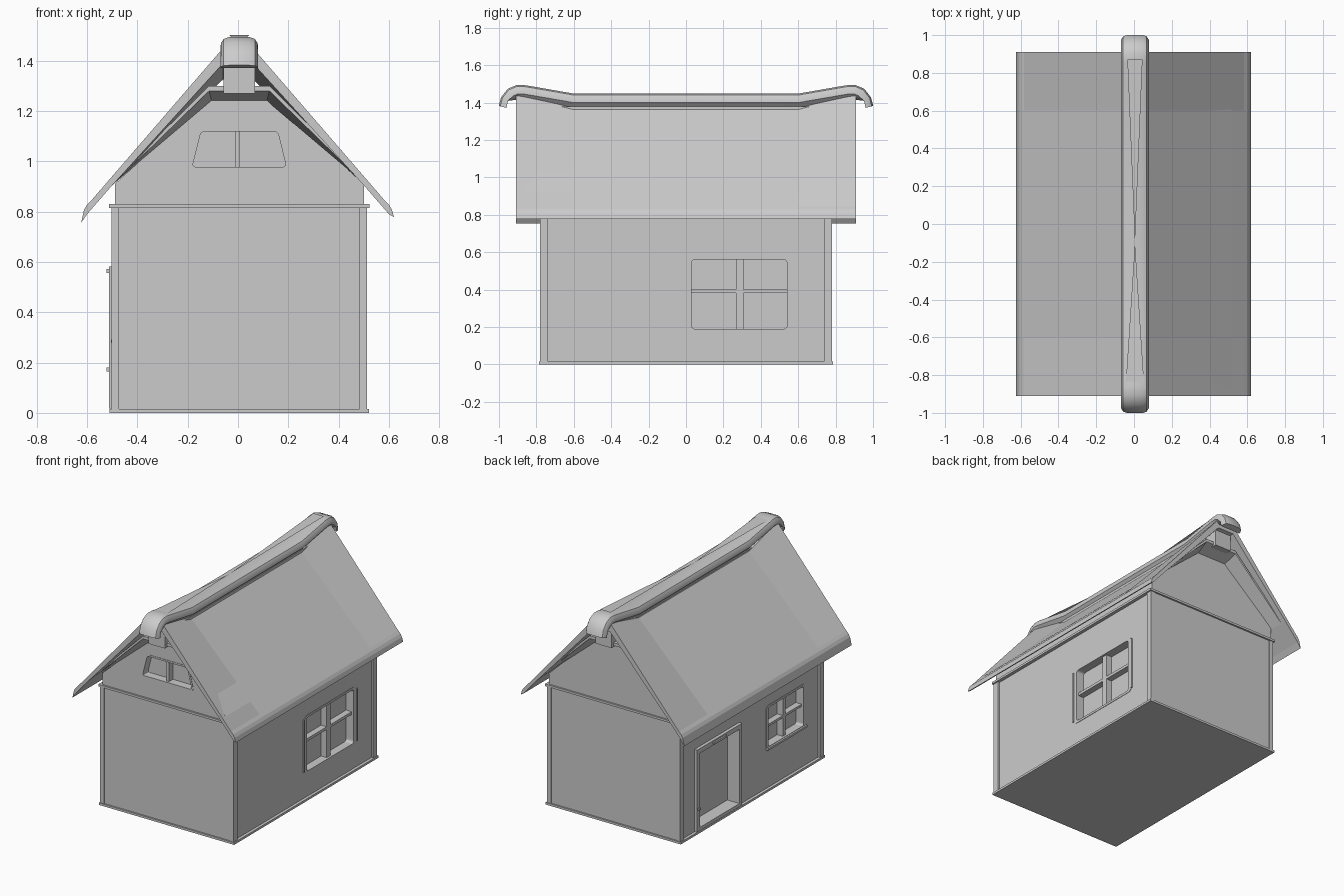
import bpy, bmesh
from mathutils import Vector

if "Cube" in bpy.data.objects:
    bpy.data.objects.remove(bpy.data.objects["Cube"])


def make(name, verts, faces):
    mesh = bpy.data.meshes.new(name)
    mesh.from_pydata([tuple(v) for v in verts], [], faces)
    bm = bmesh.new()
    bm.from_mesh(mesh)
    bmesh.ops.recalc_face_normals(bm, faces=bm.faces)
    bm.to_mesh(mesh)
    bm.free()
    ob = bpy.data.objects.new(name, mesh)
    bpy.context.collection.objects.link(ob)
    return ob


def loft(name, sections, closed=False):
    """Skin equal-length loops; closed joins last to first, else cap the ends."""
    n, m = len(sections[0]), len(sections)
    verts = [p for s in sections for p in s]
    faces = []
    for i in range(m if closed else m - 1):
        a, b = i * n, (i + 1) % m * n
        faces += [(a + j, a + (j + 1) % n, b + (j + 1) % n, b + j) for j in range(n)]
    if not closed:
        faces += [tuple(range(n)), tuple(range((m - 1) * n, m * n))]
    return make(name, verts, faces)


def box(name, x0, x1, y0, y1, z0, z1):
    return loft(name, [[(x0, y0, z), (x1, y0, z), (x1, y1, z), (x0, y1, z)] for z in (z0, z1)])


def rect(u0, u1, v0, v1):
    return [(u0, v0), (u1, v0), (u1, v1), (u0, v1)]


def rounded(quad, r, n=4):
    out = []
    for i in range(4):
        c, p, q = Vector(quad[i]), Vector(quad[i - 1]), Vector(quad[(i + 1) % 4])
        a, b = c + (p - c).normalized() * r, c + (q - c).normalized() * r
        for k in range(n + 1):
            t = k / n
            out.append(a * (1 - t) ** 2 + c * 2 * t * (1 - t) + b * t * t)
    return out


def mirrored(pts):
    return pts + [(-x, z) for x, z in reversed(pts)]


# Wall mappings: (along wall, up, depth into wall)
CX = 0.005
def right(u, v, d): return (0.5 - d, u, v)
def left(u, v, d): return (-0.49 + d, u, v)
def front(u, v, d): return (u, -0.775 + d, v)


def prism(name, place, loop, d0, d1):
    return loft(name, [[place(u, v, d) for u, v in loop] for d in (d0, d1)])


def ring(name, place, outer, inner, d0, d1):
    return loft(name, [[place(u, v, d) for u, v in lp]
                       for lp, d in ((outer, d0), (inner, d0), (inner, d1), (outer, d1))], True)


def cut(target, place, loop, depth):
    cutter = prism("cutter", place, loop, -0.06, depth)
    cutter.hide_render = True
    mod = target.modifiers.new("opening", 'BOOLEAN')
    mod.operation, mod.solver, mod.object = 'DIFFERENCE', 'EXACT', cutter
    bpy.context.view_layer.objects.active = target
    bpy.ops.object.modifier_apply(modifier=mod.name)
    bpy.data.objects.remove(cutter)


# House body with both gables
prof = mirrored([(0.495, 0), (0.495, 0.91), (0.11, 1.26)])
body = loft("house_body", [[(x + CX, y, z) for x, z in prof] for y in (-0.775, 0.775)])


def window(name, place, outer, inner, bars, r):
    """Recessed opening with a rounded frame and glazing bars."""
    lo, li = rounded(outer, r), rounded(inner, r * 0.5)
    cut(body, place, lo, 0.055)
    ring(name + "_frame", place, lo, li, -0.003, 0.055)
    for i, b in enumerate(bars):
        prism(f"{name}_bar_{i + 1}", place, rect(*b), 0.012, 0.055)


window("right_window", right, rect(0, 0.575, 0.175, 0.575), rect(0.03, 0.54, 0.19, 0.56),
       [(0.268, 0.308, 0.185, 0.565), (0.02, 0.55, 0.383, 0.402)], 0.04)
window("left_window", left, rect(-0.6, -0.17, 0.28, 0.58), rect(-0.575, -0.195, 0.295, 0.565),
       [(-0.4, -0.37, 0.29, 0.57), (-0.58, -0.19, 0.422, 0.438)], 0.03)
window("gable_window", front,
       [(-0.197, 0.965), (0.208, 0.965), (0.168, 1.13), (-0.157, 1.13)],
       [(-0.182, 0.978), (0.192, 0.978), (0.158, 1.118), (-0.147, 1.118)],
       [(-0.012, 0.008, 0.97, 1.125)], 0.03)

# Slim side strips and sill on the side windows
for y in (-0.001, 0.576):
    box("right_window_strip", 0.495, 0.508, y - 0.006, y + 0.006, 0.195, 0.555)
box("left_window_sill", -0.505, -0.48, -0.6, -0.17, 0.278, 0.292)

# Door recess and frame on the left wall
opening = rect(0.15, 0.58, 0.04, 0.55)
cut(body, left, opening, 0.07)
ring("door_frame", left, rect(0.12, 0.61, 0.018, 0.582), opening, -0.022, 0.02)
box("door_hinge", -0.522, -0.505, 0.585, 0.6, 0.165, 0.18)
box("door_lintel_block", -0.522, -0.505, 0.3, 0.44, 0.557, 0.572)

# Base strip, belt and corner posts
box("base_strip", CX - 0.515, CX + 0.515, -0.785, 0.785, 0, 0.015)
box("belt", CX - 0.518, CX + 0.518, -0.787, 0.787, 0.815, 0.83)
for sx in (-1, 1):
    for sy in (-1, 1):
        xs = sorted((CX + sx * 0.478, CX + sx * 0.508))
        ys = sorted((sy * 0.738, sy * 0.781))
        box("corner_post", *xs, *ys, 0.01, 0.82)

# Gable cornice under the roof, flaring outward
secs = []
for y, drop in ((-0.87, 0), (-0.77, 0.04), (0.77, 0.04), (0.87, 0)):
    loop = mirrored([(0.12, 1.30), (0.51, 0.915), (0.50, 0.91), (0.12 - drop / 4, 1.28 - drop)])
    loop = loop[:4] + loop[4:]
    secs.append([(x + CX, y, z) for x, z in loop])
loft("gable_cornice", secs)
box("ridge_beam", CX - 0.062, CX + 0.062, -0.89, 0.89, 1.27, 1.38)

# Roof: two slopes with curled eaves, lifted toward both gable ends
secs = []
for y, lift in ((-0.91, 0.08), (-0.6, 0), (0.6, 0), (0.91, 0.08)):
    outer = [(0.62, 0.778), (0.612, 0.808), (0.6, 0.828), (0.583, 0.845), (0.06, 1.37 + lift)]
    inner = [(0.06, 1.325 + lift * 0.8), (0.5, 0.905), (0.6, 0.79)]
    up = [(x, y, z) for x, z in outer]
    over = [(-x, y, z) for x, z in reversed(outer)]
    over[-1] = (-0.624, y, 0.755)
    under = [(-x, y, z) for x, z in reversed(inner)] + [(x, y, z) for x, z in inner]
    secs.append(up + over + under)
loft("roof", secs)

# Ridge cap swept along a path that rises and curls over at each end
half = [(-0.972, 1.375), (-0.962, 1.415), (-0.935, 1.45), (-0.9, 1.465), (-0.86, 1.463), (-0.6, 1.418)]
path = [Vector(p) for p in half + [(-y, z) for y, z in reversed(half)]]
shape = mirrored([(0.05, -0.045), (0.075, -0.018), (0.073, 0.005), (0.062, 0.022), (0.04, 0.03)])
secs = []
for i, p in enumerate(path):
    t = (path[min(i + 1, len(path) - 1)] - path[max(i - 1, 0)]).normalized()
    nrm = Vector((-t.y, t.x))
    end = i in (0, 1, len(path) - 2, len(path) - 1)
    loop = []
    for x, n in shape:
        q = p + nrm * (max(n, -0.012) if end else n)
        loop.append((x + CX, q.x, q.y))
    secs.append(loop)
cap = loft("ridge_cap", secs)

# Taut folds stretched over the sagging ridge cap
make("ridge_folds",
     [(-0.045, -0.87, 1.49), (0.055, -0.87, 1.49), (0.005, -0.1, 1.465),
      (-0.035, 0.87, 1.502), (0.045, 0.87, 1.502)],
     [(0, 1, 2), (2, 4, 3)])

bpy.ops.object.select_all(action='DESELECT')
cap.select_set(True)
bpy.context.view_layer.objects.active = cap
bpy.ops.object.shade_smooth_by_angle(angle=0.6)
